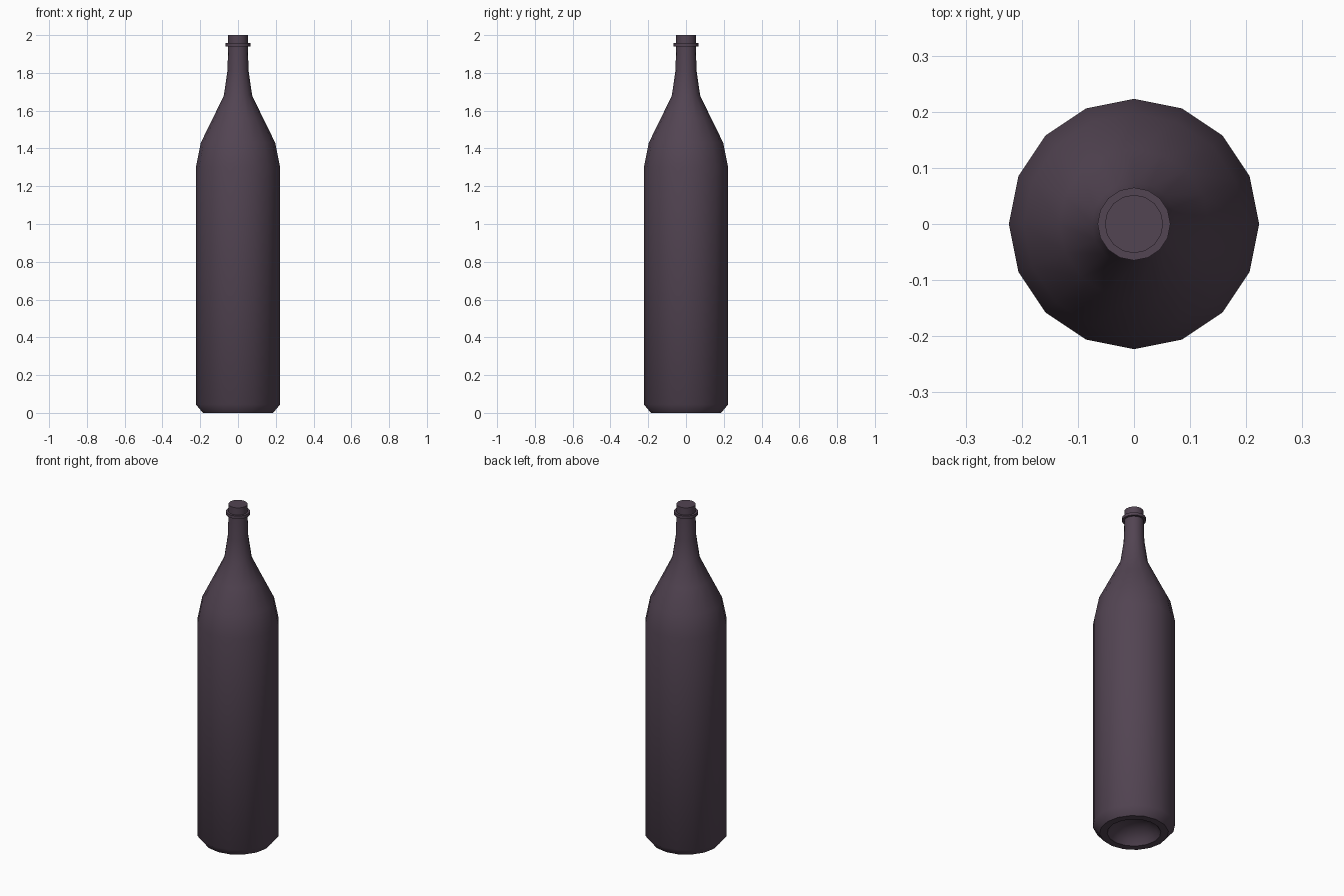
import bpy, bmesh, math

if "Cube" in bpy.data.objects:
    bpy.data.objects.remove(bpy.data.objects["Cube"])

SIDES = 16


def lathe(name, profile, mat, angle):
    """Revolve (radius, z) points around z; radius 0 makes a pole."""
    bm = bmesh.new()
    rings = []
    for r, z in profile:
        if r == 0:
            rings.append([bm.verts.new((0, 0, z))] * SIDES)
        else:
            rings.append([bm.verts.new((r * math.cos(2 * math.pi * i / SIDES),
                                        r * math.sin(2 * math.pi * i / SIDES), z))
                          for i in range(SIDES)])
    for low, high in zip(rings, rings[1:]):
        for i in range(SIDES):
            j = (i + 1) % SIDES
            corners = dict.fromkeys((low[i], low[j], high[j], high[i]))
            bm.faces.new(list(corners))
    bmesh.ops.recalc_face_normals(bm, faces=bm.faces)
    mesh = bpy.data.meshes.new(name)
    bm.to_mesh(mesh)
    bm.free()
    mesh.materials.append(mat)
    obj = bpy.data.objects.new(name, mesh)
    bpy.context.collection.objects.link(obj)
    bpy.ops.object.select_all(action='DESELECT')
    obj.select_set(True)
    bpy.context.view_layer.objects.active = obj
    bpy.ops.object.shade_smooth_by_angle(angle=math.radians(angle))
    return obj


glass = bpy.data.materials.new("dark_glass")
glass.diffuse_color = (0.085, 0.058, 0.085, 1)
glass.use_nodes = True
glass.node_tree.nodes["Principled BSDF"].inputs["Base Color"].default_value = glass.diffuse_color

# Bottle: hollow base, bevelled foot, body, shoulder, neck, lip ring, closed mouth
lathe("bottle", [
    (0, 0.08), (0.08, 0.065), (0.125, 0.03), (0.145, 0.0),
    (0.186, 0.0), (0.223, 0.045),
    (0.223, 1.30), (0.197, 1.43), (0.133, 1.56), (0.075, 1.68),
    (0.056, 1.81), (0.052, 1.94),
    (0.065, 1.94), (0.065, 1.957), (0.052, 1.957),
    (0.052, 2.0), (0, 2.0),
], glass, 40)
